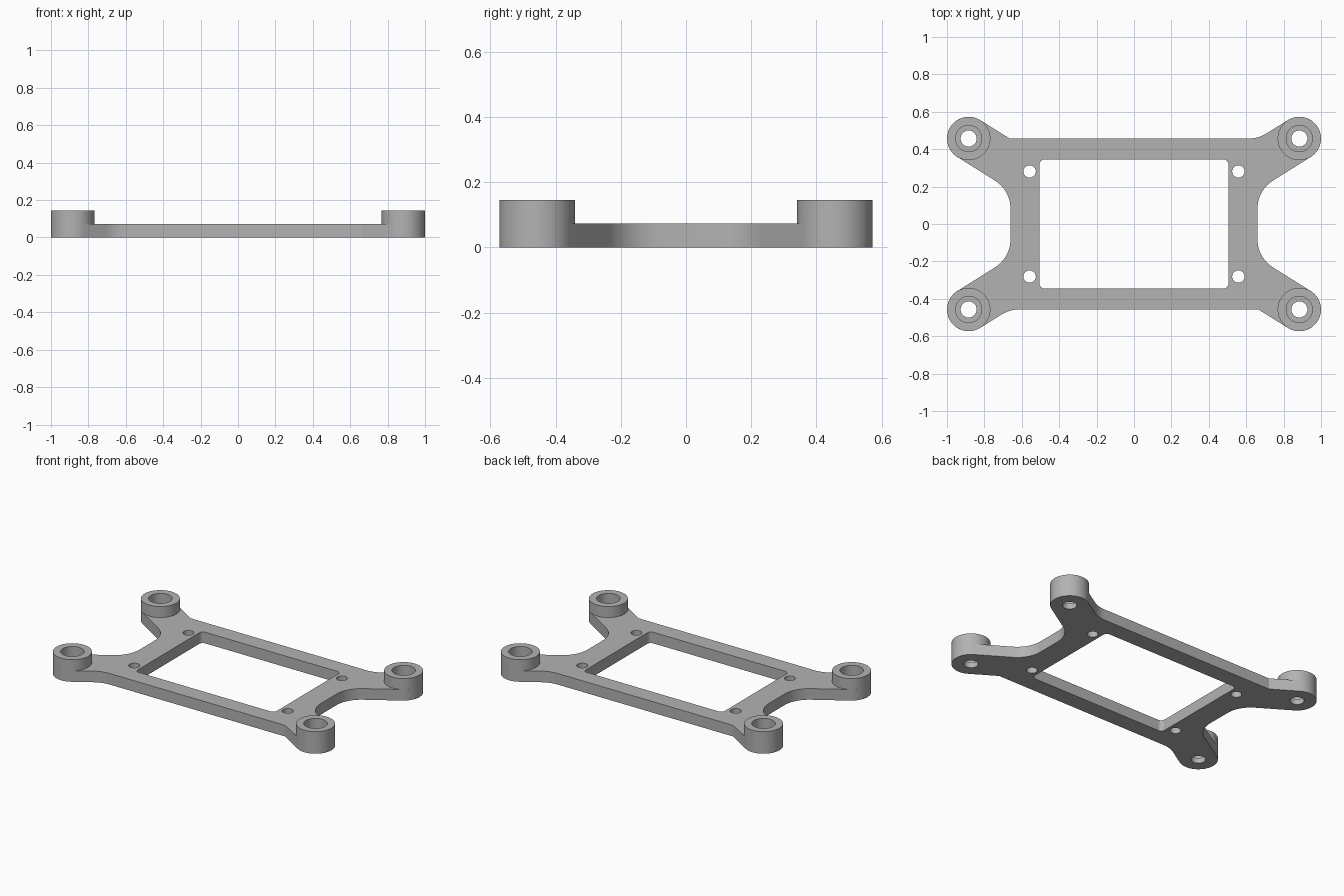
import bpy, bmesh
from math import sin, cos, tan, radians, pi
from mathutils import Vector

if "Cube" in bpy.data.objects:
    bpy.data.objects.remove(bpy.data.objects["Cube"])

PLATE_H, POST_H, BORE_Z = 0.073, 0.145, 0.036
HALF_X, HALF_Y = 0.66, 0.457
POST = Vector((0.884, HALF_Y))
POST_R, BORE_R, HOLE_R = 0.116, 0.07, 0.043
ARM = radians(32)
FILLET = 0.18
CORNERS = [(1, 1), (-1, 1), (-1, -1), (1, -1)]

grey = bpy.data.materials.new("grey_metal")
grey.use_nodes = True
grey.diffuse_color = (0.45, 0.45, 0.45, 1)
grey.node_tree.nodes["Principled BSDF"].inputs["Base Color"].default_value = (0.45, 0.45, 0.45, 1)


def arc(c, r, a0, a1, n):
    return [Vector((c[0] + r * cos(a0 + (a1 - a0) * i / n),
                    c[1] + r * sin(a0 + (a1 - a0) * i / n))) for i in range(n + 1)]


def circle(c, r, n=64):
    return arc(c, r, 0, 2 * pi, n)[:-1]


def fillet(prev, p, nxt, r, n=14):
    """Round the corner p with a tangent arc of radius r."""
    u, v = (prev - p).normalized(), (nxt - p).normalized()
    half = u.angle(v) / 2
    centre = p + (u + v).normalized() * (r / sin(half))
    start = p + u * (r / tan(half)) - centre
    end = p + v * (r / tan(half)) - centre
    total = start.angle(end)
    return [centre + (start * sin(total * (1 - i / n)) + end * sin(total * i / n)) / sin(total)
            for i in range(n + 1)]


def make_object(name, bm):
    bmesh.ops.recalc_face_normals(bm, faces=bm.faces)
    mesh = bpy.data.meshes.new(name)
    bm.to_mesh(mesh)
    bm.free()
    mesh.materials.append(grey)
    ob = bpy.data.objects.new(name, mesh)
    bpy.context.collection.objects.link(ob)
    return ob


def prisms(name, loops, z0, z1):
    """Extrude closed outlines from z0 to z1."""
    bm = bmesh.new()
    for loop in loops:
        face = bm.faces.new([bm.verts.new((p.x, p.y, z0)) for p in loop])
        top = bmesh.ops.extrude_face_region(bm, geom=[face], use_keep_orig=True)["geom"]
        moved = [g for g in top if isinstance(g, bmesh.types.BMVert)]
        bmesh.ops.translate(bm, verts=moved, vec=(0, 0, z1 - z0))
    return make_object(name, bm)


def smooth(ob):
    bpy.ops.object.select_all(action="DESELECT")
    ob.select_set(True)
    bpy.context.view_layer.objects.active = ob
    bpy.ops.object.shade_smooth_by_angle(angle=radians(30))


# Outline of one corner: inner fillet, rounded arm end, outer corner
inner = Vector((HALF_X, POST.y - POST_R / cos(ARM) - (POST.x - HALF_X) * tan(ARM)))
outer = Vector((POST.x - POST_R / sin(ARM), HALF_Y))
tip = arc(POST, POST_R, ARM - pi / 2, ARM + pi / 2, 32)
root = fillet(Vector((HALF_X, 0)), inner, tip[0], FILLET)
shoulder = fillet(tip[-1], outer, Vector((0, HALF_Y)), FILLET)

# Two opposite corners have a rounded shoulder, the other two a sharp one
rounded = root + tip + shoulder
sharp = [Vector((-p.x, p.y)) for p in reversed(root + tip + [outer])]
half_outline = rounded + sharp
outline = half_outline + [-p for p in half_outline]
plate = prisms("frame_plate", [outline], 0, PLATE_H)

# Window, screw holes and post bores cut through the plate
wx, wy, wr = 0.505, 0.345, 0.027
window = []
for i, (sx, sy) in enumerate(CORNERS):
    window += arc((sx * (wx - wr), sy * (wy - wr)), wr, i * pi / 2, (i + 1) * pi / 2, 8)
centres = [(sx * POST.x, sy * POST.y) for sx, sy in CORNERS]
through = [window]
through += [circle((sx * 0.558, sy * 0.281), 0.033, 40) for sx, sy in CORNERS]
through += [circle(c, HOLE_R, 48) for c in centres]
cutters = [prisms("through_cutter", through, -0.1, 0.3),
           prisms("bore_cutter", [circle(c, BORE_R) for c in centres], BORE_Z, 0.3)]

smooth(plate)
for cutter in cutters:
    cutter.hide_render = True
    mod = plate.modifiers.new(cutter.name, "BOOLEAN")
    mod.operation, mod.solver, mod.object = "DIFFERENCE", "EXACT", cutter
    bpy.ops.object.modifier_apply(modifier=mod.name)
    bpy.data.objects.remove(cutter)
smooth(plate)

# Raised hollow posts standing on the arm ends
for (x, y), name in zip(centres, ["back_left", "back_right", "front_right", "front_left"]):
    bm = bmesh.new()
    rings = [[bm.verts.new((p.x, p.y, z)) for p in circle((x, y), r)]
             for r, z in [(POST_R, PLATE_H), (POST_R, POST_H), (BORE_R, POST_H), (BORE_R, PLATE_H)]]
    for a, b in zip(rings, rings[1:]):
        for i in range(len(a)):
            j = (i + 1) % len(a)
            bm.faces.new((a[i], a[j], b[j], b[i]))
    smooth(make_object(name + "_post", bm))
